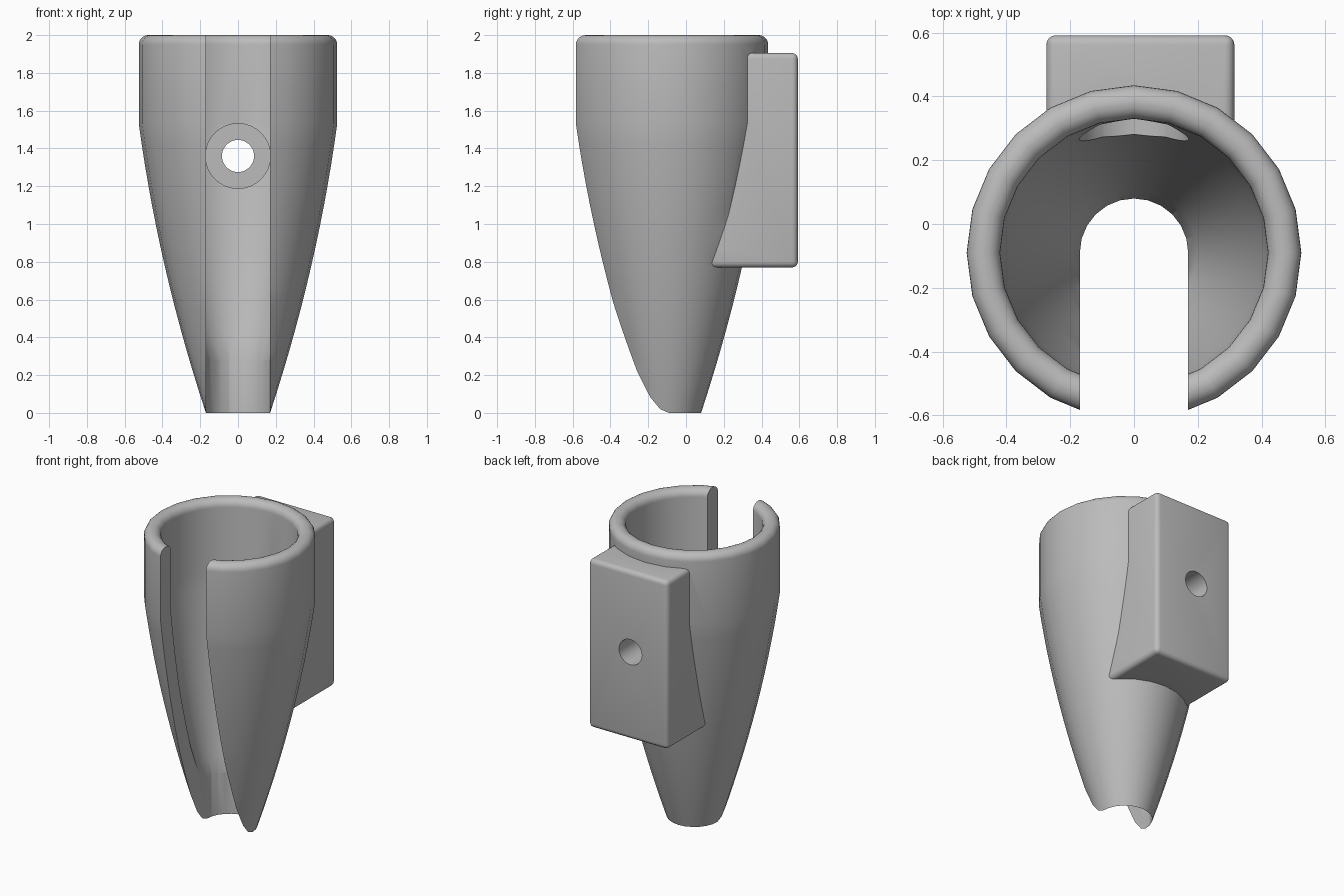
import bpy, bmesh, math
from mathutils import Matrix, Vector

if "Cube" in bpy.data.objects:
    bpy.data.objects.remove(bpy.data.objects["Cube"], do_unlink=True)

AXIS_Y = -0.09      # centre of the round holster
SIDES = 24
SLOT = 0.17         # half width of the front slot
TOP, SHOULDER = 2.0, 1.53
R_OUT, R_IN, ROUND = 0.525, 0.42, 0.05

grey = bpy.data.materials.new("plain_grey")
grey.use_nodes = True
colour = (0.5, 0.5, 0.5, 1)
grey.diffuse_color = colour
grey.node_tree.nodes["Principled BSDF"].inputs["Base Color"].default_value = colour


def make_object(name, bm):
    bmesh.ops.recalc_face_normals(bm, faces=bm.faces)
    mesh = bpy.data.meshes.new(name)
    bm.to_mesh(mesh)
    bm.free()
    mesh.materials.append(grey)
    obj = bpy.data.objects.new(name, mesh)
    bpy.context.collection.objects.link(obj)
    return obj


def lathe(name, profile):
    """Closed solid of revolution from (radius, height) pairs, bottom to top."""
    bm = bmesh.new()
    rings = []
    for r, z in profile:
        rings.append([bm.verts.new((r * math.cos(a), AXIS_Y + r * math.sin(a), z))
                      for a in (math.tau * i / SIDES for i in range(SIDES))])
    for low, high in zip(rings, rings[1:]):
        for i in range(SIDES):
            j = (i + 1) % SIDES
            bm.faces.new((low[i], low[j], high[j], high[i]))
    bm.faces.new(rings[0])
    bm.faces.new(rings[-1])
    return make_object(name, bm)


def rod(name, radius, y0, y1, z):
    """Cylinder lying along y."""
    bm = bmesh.new()
    place = Matrix.Translation((0, (y0 + y1) / 2, z)) @ Matrix.Rotation(math.pi / 2, 4, 'X')
    bmesh.ops.create_cone(bm, cap_ends=True, segments=32, radius1=radius,
                          radius2=radius, depth=y1 - y0, matrix=place)
    return make_object(name, bm)


def combine(target, other, operation):
    mod = target.modifiers.new("combine", 'BOOLEAN')
    mod.operation, mod.solver, mod.object = operation, 'EXACT', other
    bpy.context.view_layer.objects.active = target
    bpy.ops.object.modifier_apply(modifier=mod.name)
    bpy.data.objects.remove(other, do_unlink=True)


def taper(z):
    return 0.17 + 0.3296 * z - 0.0638 * z * z


quarter = [math.radians(15 * i) for i in range(7)]

# Outer shell: bulging taper, straight collar, rounded rim
outer = [(taper(SHOULDER * i / 14), SHOULDER * i / 14) for i in range(15)]
outer += [(R_OUT - ROUND + ROUND * math.cos(a), TOP - ROUND + ROUND * math.sin(a))
          for a in quarter]
holster = lathe("holster", outer)

# Mounting block on the back
bm = bmesh.new()
bmesh.ops.create_cube(bm, size=1)
low, high = Vector((-0.275, 0.0, 0.77)), Vector((0.315, 0.592, 1.905))
for v in bm.verts:
    v.co = Vector(h if c > 0 else l for c, l, h in zip(v.co, low, high))
bmesh.ops.bevel(bm, geom=bm.edges[:], offset=0.03, segments=4,
                profile=0.5, affect='EDGES')
combine(holster, make_object("mounting_block", bm), 'UNION')

# Hollow inside, flaring out into the rounded rim
inner_low = 0.15
inner = []
for i in range(13):
    z = inner_low + (SHOULDER - inner_low) * i / 12
    inner.append((taper(z) - 0.085 - 0.02 * i / 12, z))
inner += [(R_IN + ROUND - ROUND * math.cos(a), TOP - ROUND + ROUND * math.sin(a))
          for a in quarter]
inner.append((R_IN + ROUND, TOP + 0.1))
combine(holster, lathe("hollow", inner), 'DIFFERENCE')

# Front slot with a round back end, running the full height
bm = bmesh.new()
outline = [(SLOT, -1)]
outline += [(SLOT * math.cos(a), AXIS_Y + SLOT * math.sin(a))
            for a in (math.pi * i / 12 for i in range(13))]
outline.append((-SLOT, -1))
base = bm.faces.new([bm.verts.new((x, y, -0.1)) for x, y in outline])
grown = bmesh.ops.extrude_face_region(bm, geom=[base])["geom"]
bmesh.ops.translate(bm, vec=(0, 0, 2.3),
                    verts=[g for g in grown if isinstance(g, bmesh.types.BMVert)])
combine(holster, make_object("slot", bm), 'DIFFERENCE')

# Screw hole with a counterbore on the inside
combine(holster, rod("counterbore", 0.172, -0.1, 0.38, 1.36), 'DIFFERENCE')
combine(holster, rod("screw_hole", 0.085, 0.1, 0.8, 1.36), 'DIFFERENCE')

# Smooth shading with crisp edges
bpy.ops.object.select_all(action='DESELECT')
holster.select_set(True)
bpy.context.view_layer.objects.active = holster
bpy.ops.object.shade_smooth_by_angle(angle=math.radians(30))
